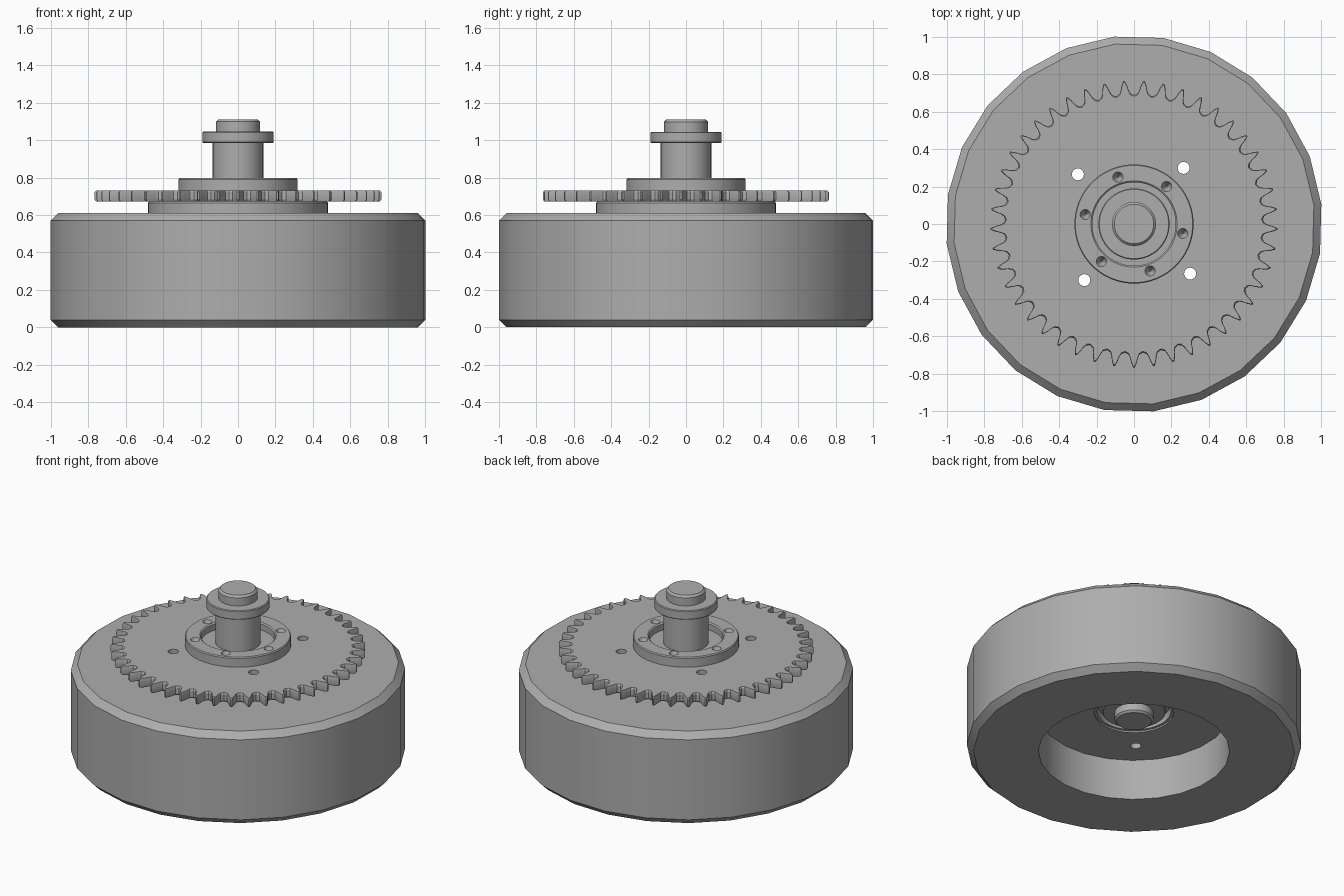
import bpy, bmesh, math
from math import pi, sin, cos, radians

cube = bpy.data.objects.get("Cube")
if cube:
    bpy.data.objects.remove(cube, do_unlink=True)

grey = bpy.data.materials.new("machined grey")
grey.use_nodes = True
colour = (0.42, 0.42, 0.42, 1)
grey.diffuse_color = colour
grey.node_tree.nodes["Principled BSDF"].inputs["Base Color"].default_value = colour


def finish(name, bm):
    bmesh.ops.recalc_face_normals(bm, faces=bm.faces)
    mesh = bpy.data.meshes.new(name)
    bm.to_mesh(mesh)
    bm.free()
    mesh.materials.append(grey)
    obj = bpy.data.objects.new(name, mesh)
    bpy.context.collection.objects.link(obj)
    return obj


def lathe(name, profile, sides=64, turn=0.0, closed=True):
    """Revolve (radius, z) points; closed makes a ring, otherwise the ends are capped."""
    bm = bmesh.new()
    rings = []
    for r, z in profile:
        rings.append([bm.verts.new((r * cos(turn + 2 * pi * i / sides),
                                    r * sin(turn + 2 * pi * i / sides), z))
                      for i in range(sides)])
    pairs = list(zip(rings, rings[1:]))
    if closed:
        pairs.append((rings[-1], rings[0]))
    else:
        bm.faces.new(rings[0])
        bm.faces.new(rings[-1])
    for a, b in pairs:
        for i in range(sides):
            j = (i + 1) % sides
            bm.faces.new((a[i], a[j], b[j], b[i]))
    return finish(name, bm)


def hole_cutter(name, count, radius, start, profile):
    """A circle of small turned plugs used for drilling."""
    bm = bmesh.new()
    (r1, z1), (r2, z2) = profile
    for k in range(count):
        a = radians(start) + 2 * pi * k / count
        new = bmesh.ops.create_cone(bm, cap_ends=True, segments=20, radius1=r1,
                                    radius2=r2, depth=z2 - z1)["verts"]
        bmesh.ops.translate(bm, verts=new,
                            vec=(radius * cos(a), radius * sin(a), (z1 + z2) / 2))
    obj = finish(name, bm)
    obj.hide_render = True
    obj.hide_set(True)
    return obj


def drill(obj, cutter):
    mod = obj.modifiers.new("holes", 'BOOLEAN')
    mod.operation = 'DIFFERENCE'
    mod.solver = 'EXACT'
    mod.object = cutter


def smooth(*objs):
    bpy.ops.object.select_all(action='DESELECT')
    for obj in objs:
        obj.select_set(True)
        bpy.context.view_layer.objects.active = obj
    bpy.ops.object.shade_smooth_by_angle(angle=radians(30))


# Wheel: coarse chamfered drum with a recess underneath and a central bore
R = 1.005
wheel = lathe("wheel", [(0.24, 0.27), (0.575, 0.27), (0.575, 0), (R - 0.04, 0),
                        (R, 0.04), (R, 0.57), (R - 0.04, 0.61), (0.24, 0.61)],
              sides=24, turn=radians(6))

# Mounting disc between wheel and sprocket
spacer = lathe("sprocket_spacer", [(0.24, 0.605), (0.48, 0.605), (0.48, 0.665),
                                   (0.475, 0.672), (0.24, 0.672)])

# Sprocket: round roller seats between narrow teeth, with a bevelled rim
TEETH = 45
outline = []
for k in range(TEETH):
    mid = radians(-90) + 2 * pi * (k + 0.5) / TEETH
    for s, r in ((-0.46, 0.765), (-0.36, 0.741), (-0.29, 0.715), (-0.2, 0.697), (0, 0.688),
                 (0.2, 0.697), (0.29, 0.715), (0.36, 0.741), (0.46, 0.765)):
        outline.append((mid + s * 2 * pi / TEETH, r))
bm = bmesh.new()
rings = []
for z, scale, bore in ((0.672, 0.99, 0), (0.682, 1, 0), (0.722, 1, 0), (0.732, 0.99, 0),
                       (0.732, 0, 0.24), (0.672, 0, 0.24)):
    rings.append([bm.verts.new(((r * scale + bore) * cos(a), (r * scale + bore) * sin(a), z))
                  for a, r in outline])
for a, b in zip(rings, rings[1:] + rings[:1]):
    for i in range(len(outline)):
        j = (i + 1) % len(outline)
        bm.faces.new((a[i], a[j], b[j], b[i]))
sprocket = finish("sprocket", bm)

# Bearing housing: flange with a sleeve running down through the wheel
housing = lathe("bearing_housing", [(0.222, 0.28), (0.242, 0.28), (0.242, 0.73), (0.318, 0.73),
                                    (0.318, 0.79), (0.313, 0.797), (0.23, 0.797),
                                    (0.222, 0.79)])

# Bearings near both ends of the sleeve
bearings = []
for name, z in (("upper_bearing", 0.68), ("lower_bearing", 0.33)):
    bearings.append(lathe(name, [(0.13, z), (0.224, z), (0.224, z + 0.07), (0.13, z + 0.07)]))

# Axle with collars and reduced ends
axle = lathe("axle", [(0.105, 0.21), (0.117, 0.222), (0.117, 0.27), (0.135, 0.27),
                      (0.135, 1.04), (0.117, 1.04), (0.117, 1.098), (0.105, 1.11)],
             closed=False)
collars = []
for name, z in (("upper_collar", 0.985), ("lower_collar", 0.27)):
    collars.append(lathe(name, [(0.116, z), (0.185, z), (0.19, z + 0.005), (0.19, z + 0.055),
                                (0.185, z + 0.06), (0.116, z + 0.06)]))

smooth(wheel, spacer, sprocket, housing, axle, *bearings, *collars)

# Four bolt holes right through, six countersunk screw holes in the flange
bolt_holes = hole_cutter("bolt_hole_cutter", 4, 0.4, 48.5, ((0.032, 0.2), (0.032, 0.9)))
for part in (wheel, spacer, sprocket):
    drill(part, bolt_holes)
screw_holes = hole_cutter("screw_hole_cutter", 6, 0.265, 49, ((0.004, 0.748), (0.029, 0.8)))
drill(housing, screw_holes)
